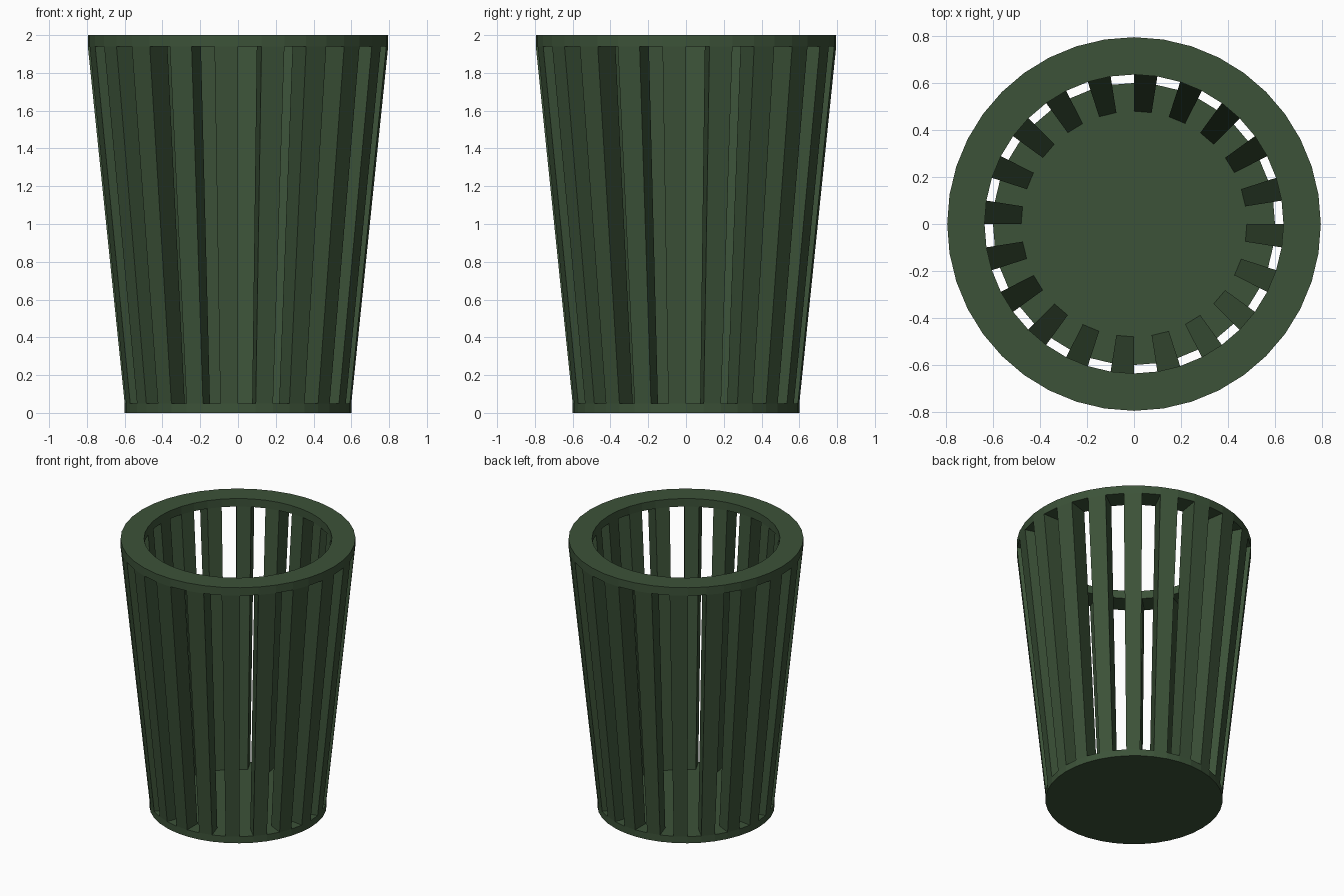
import bpy, bmesh
from math import cos, sin, tau

if "Cube" in bpy.data.objects:
    bpy.data.objects.remove(bpy.data.objects["Cube"])

SEG = 40
# (outer radius, inner radius, height) of each level
LEVELS = [(0.60, 0.48, 0.0), (0.60, 0.48, 0.05), (0.795, 0.636, 1.94), (0.795, 0.636, 2.0)]

green = bpy.data.materials.new("dark_green")
green.diffuse_color = (0.045, 0.085, 0.04, 1)
green.use_nodes = True
green.node_tree.nodes["Principled BSDF"].inputs["Base Color"].default_value = green.diffuse_color


def make_object(name, bm):
    bmesh.ops.recalc_face_normals(bm, faces=bm.faces)
    mesh = bpy.data.meshes.new(name)
    bm.to_mesh(mesh)
    bm.free()
    mesh.materials.append(green)
    obj = bpy.data.objects.new(name, mesh)
    bpy.context.collection.objects.link(obj)
    return obj


def ring(bm, r, z):
    return [bm.verts.new((r * cos(tau * i / SEG), r * sin(tau * i / SEG), z)) for i in range(SEG)]


# Basket: solid base and rim joined by every second wall segment (the slats)
bm = bmesh.new()
outer = [ring(bm, o, z) for o, i, z in LEVELS]
inner = [ring(bm, i, z) for o, i, z in LEVELS]
for a in range(SEG):
    b = (a + 1) % SEG
    slat = a % 2 == 1
    for k in range(3):
        if k == 1 and not slat:
            # ledges above and below each opening
            for lv in (1, 2):
                bm.faces.new((outer[lv][a], outer[lv][b], inner[lv][b], inner[lv][a]))
            continue
        bm.faces.new((outer[k][a], outer[k][b], outer[k + 1][b], outer[k + 1][a]))
        if k > 0:
            bm.faces.new((inner[k][b], inner[k][a], inner[k + 1][a], inner[k + 1][b]))
        if k == 1:
            # slat sides
            for s in (a, b):
                bm.faces.new((outer[1][s], outer[2][s], inner[2][s], inner[1][s]))
    # underside and top of the rim
    for lv in (0, 3):
        bm.faces.new((outer[lv][a], outer[lv][b], inner[lv][b], inner[lv][a]))
# floor, flush with the base
bm.faces.new(inner[0])
bm.faces.new(inner[1])
bm.verts.ensure_lookup_table()
make_object("slatted_basket", bm)
